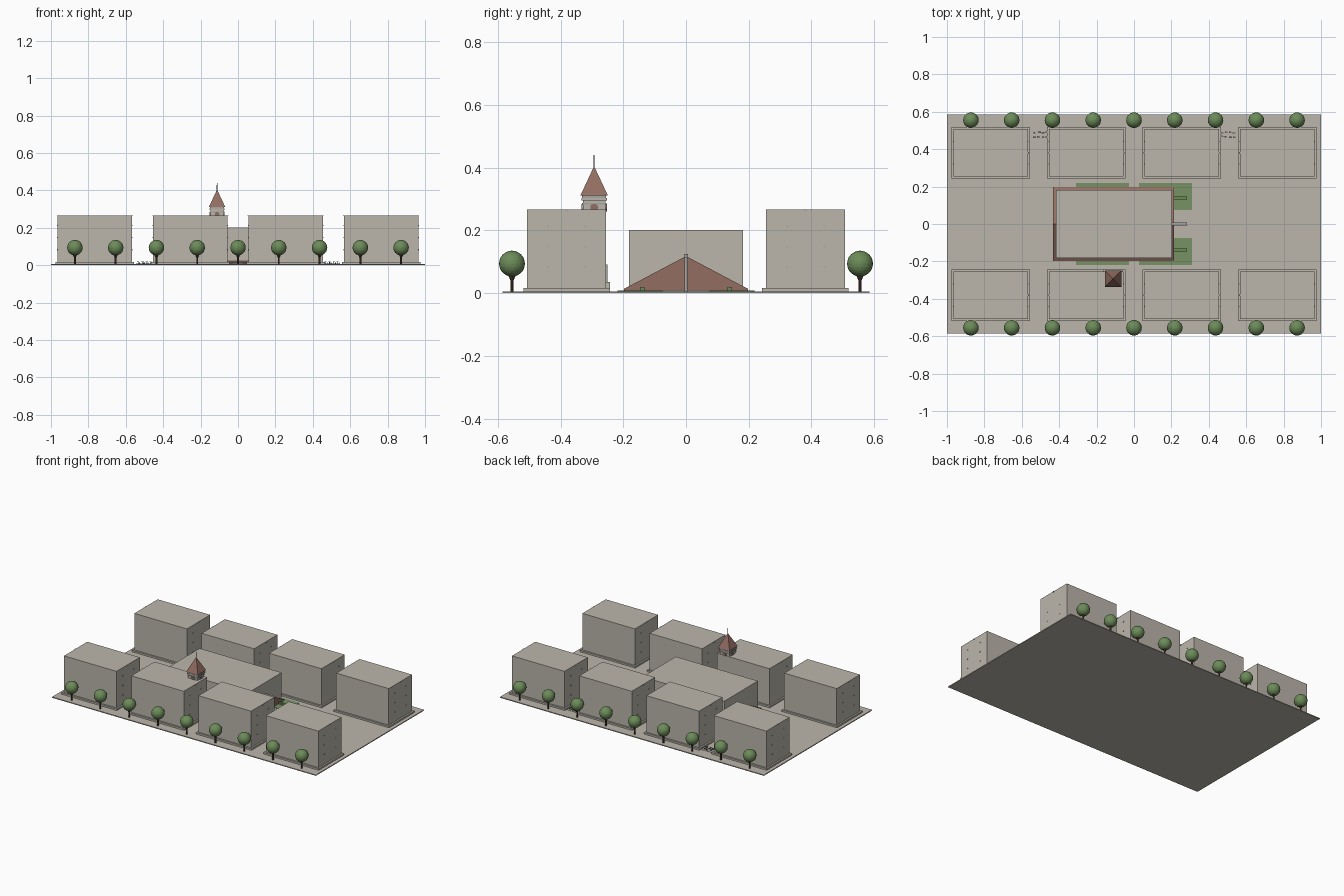
import bpy, bmesh, math, random
from mathutils import Matrix

if "Cube" in bpy.data.objects:
    bpy.data.objects.remove(bpy.data.objects["Cube"])

random.seed(4)


def material(name, rgb):
    m = bpy.data.materials.new(name)
    m.diffuse_color = (*rgb, 1)
    m.use_nodes = True
    m.node_tree.nodes["Principled BSDF"].inputs["Base Color"].default_value = m.diffuse_color
    return m


STONE = material("pale stone", (0.50, 0.47, 0.41))
TRIM = material("grey trim", (0.38, 0.38, 0.36))
TILE = material("red brown tile", (0.29, 0.155, 0.12))
LAWN = material("lawn green", (0.18, 0.29, 0.13))
LEAF = material("leaf green", (0.15, 0.26, 0.10))
BARK = material("dark bark", (0.09, 0.05, 0.035))
DARK = material("dark metal", (0.07, 0.07, 0.07))


def finish(name, bm, mat):
    bmesh.ops.recalc_face_normals(bm, faces=bm.faces)
    me = bpy.data.meshes.new(name)
    bm.to_mesh(me)
    bm.free()
    me.materials.append(mat)
    ob = bpy.data.objects.new(name, me)
    bpy.context.collection.objects.link(ob)
    return ob


def add_box(bm, x0, x1, y0, y1, z0, z1):
    m = Matrix.Translation(((x0 + x1) / 2, (y0 + y1) / 2, (z0 + z1) / 2))
    bmesh.ops.create_cube(bm, size=1, matrix=m @ Matrix.Diagonal((x1 - x0, y1 - y0, z1 - z0, 1)))


def boxes(name, mat, *dims):
    bm = bmesh.new()
    for d in dims:
        add_box(bm, *d)
    return finish(name, bm, mat)


def cone(name, mat, loc, r0, r1, depth, sides, rot=None):
    bm = bmesh.new()
    m = Matrix.Translation(loc) @ (rot or Matrix.Identity(4))
    bmesh.ops.create_cone(bm, cap_ends=True, segments=sides, radius1=r0, radius2=r1, depth=depth, matrix=m)
    return finish(name, bm, mat)


# paved ground
boxes("ground", STONE, (-1, 1, -0.585, 0.585, 0, 0.006))

# eight blocks on plinths, with small fittings on their end walls
for cx in (-0.765, -0.255, 0.255, 0.765):
    for cy in (-0.381, 0.381):
        boxes("block_plinth", STONE, (cx - 0.21, cx + 0.21, cy - 0.138, cy + 0.138, 0.005, 0.017))
        boxes("block_walls", STONE, (cx - 0.199, cx + 0.199, cy - 0.126, cy + 0.126, 0.017, 0.267))
        fittings = []
        for s in (-1, 1):
            x = cx + s * 0.199
            for z in (0.08, 0.145, 0.21):
                for dy in (-0.06, 0.06):
                    fittings.append((x - 0.003, x + 0.003, cy + dy - 0.0025, cy + dy + 0.0025, z, z + 0.006))
            fittings.append((x - 0.004, x + 0.004, cy - 0.005, cy + 0.005, 0.262, 0.2665))
        boxes("wall_fittings", TRIM, *fittings)

# central hall with a low gabled roof through it
boxes("hall_walls", STONE, (-0.418, 0.204, -0.181, 0.181, 0.005, 0.202))
bm = bmesh.new()
profile = [(-0.197, 0.008), (0.197, 0.008), (0.197, 0.014), (0, 0.118), (-0.197, 0.014)]
face = bm.faces.new([bm.verts.new((-0.433, y, z)) for y, z in profile])
ext = bmesh.ops.extrude_face_region(bm, geom=[face])
verts = [v for v in ext["geom"] if isinstance(v, bmesh.types.BMVert)]
bmesh.ops.translate(bm, verts=verts, vec=(0.646, 0, 0))
finish("hall_gable_roof", bm, TILE)

# entrance post and beam
boxes("entrance_post", TRIM, (0.212, 0.222, -0.004, 0.004, 0.005, 0.12))
boxes("entrance_beam", TRIM, (0.200, 0.283, -0.007, 0.007, 0.112, 0.125))

# lawns and hedges
for s in (-1, 1):
    for x0, x1 in ((-0.31, -0.027), (0.027, 0.31)):
        y0, y1 = sorted((s * 0.075, s * 0.219))
        boxes("lawn", LAWN, (x0, x1, y0, y1, 0.005, 0.009))
    boxes("hedge", LEAF, (0.213, 0.283, s * 0.139 - 0.007, s * 0.139 + 0.007, 0.008, 0.020))

# clock tower
tx, ty = -0.112, -0.293


def tower_tier(name, mat, h, z0, z1):
    boxes(name, mat, (tx - h, tx + h, ty - h, ty + h, z0, z1))


tower_tier("tower_shaft", STONE, 0.036, 0.005, 0.295)
tower_tier("tower_string_course", TRIM, 0.039, 0.283, 0.288)
tower_tier("tower_cornice", STONE, 0.041, 0.295, 0.303)
tower_tier("tower_eave", TRIM, 0.038, 0.303, 0.311)
cone("tower_roof", TILE, (tx, ty, 0.358), 0.044 * math.sqrt(2), 0, 0.094, 4, Matrix.Rotation(math.pi / 4, 4, "Z"))
cone("tower_spire", DARK, (tx, ty, 0.418), 0.002, 0.0015, 0.044, 8)
for k in range(4):
    a = k * math.pi / 2
    turn = Matrix.Rotation(a, 4, "Z") @ Matrix.Rotation(math.pi / 2, 4, "Y")
    for name, mat, r, d in (("clock_rim", TRIM, 0.015, 0.036), ("clock_face", TILE, 0.012, 0.038)):
        cone(name, mat, (tx + d * math.cos(a), ty + d * math.sin(a), 0.273), r, r, 0.005, 20, turn)

# tower doorway and step facing the hall
boxes("tower_door", TILE, (tx - 0.016, tx + 0.016, -0.258, -0.2525, 0.017, 0.085))
boxes("tower_door_frame", TRIM, (tx - 0.022, tx - 0.016, -0.258, -0.250, 0.017, 0.09),
      (tx + 0.016, tx + 0.022, -0.258, -0.250, 0.017, 0.09),
      (tx - 0.022, tx + 0.022, -0.258, -0.250, 0.085, 0.092))
boxes("tower_step", STONE, (tx - 0.052, tx + 0.052, -0.258, -0.243, 0.006, 0.035))

# two seating terraces between the rear blocks
for s in (-1, 1):
    cx = s * 0.5
    boxes("terrace", STONE, (cx - 0.045, cx + 0.045, 0.452, 0.502, 0.005, 0.008))
    tops, legs = [], []
    for i in range(4):
        for j in range(2):
            x = cx - 0.033 + i * 0.022 + random.uniform(-0.003, 0.003)
            y = 0.466 + j * 0.023 + random.uniform(-0.003, 0.003)
            tops.append((x - 0.005, x + 0.005, y - 0.004, y + 0.004, 0.017, 0.019))
            legs.append((x - 0.001, x + 0.001, y - 0.001, y + 0.001, 0.008, 0.017))
            legs.append((x + 0.006, x + 0.010, y - 0.003, y + 0.003, 0.008, 0.014))
    boxes("table_tops", TRIM, *tops)
    boxes("table_legs_and_stools", DARK, *legs)

# two rows of round trees
for i in range(9):
    for y in (-0.555, 0.555):
        x = (i - 4) * 0.218
        cone("tree_trunk", BARK, (x, y, 0.026), 0.005, 0.005, 0.042, 8)
        cone("tree_fork", BARK, (x, y, 0.05), 0.005, 0.013, 0.02, 8)
        bm = bmesh.new()
        bmesh.ops.create_icosphere(bm, subdivisions=3, radius=0.0415, matrix=Matrix.Translation((x, y, 0.094)))
        finish("tree_crown", bm, LEAF)
